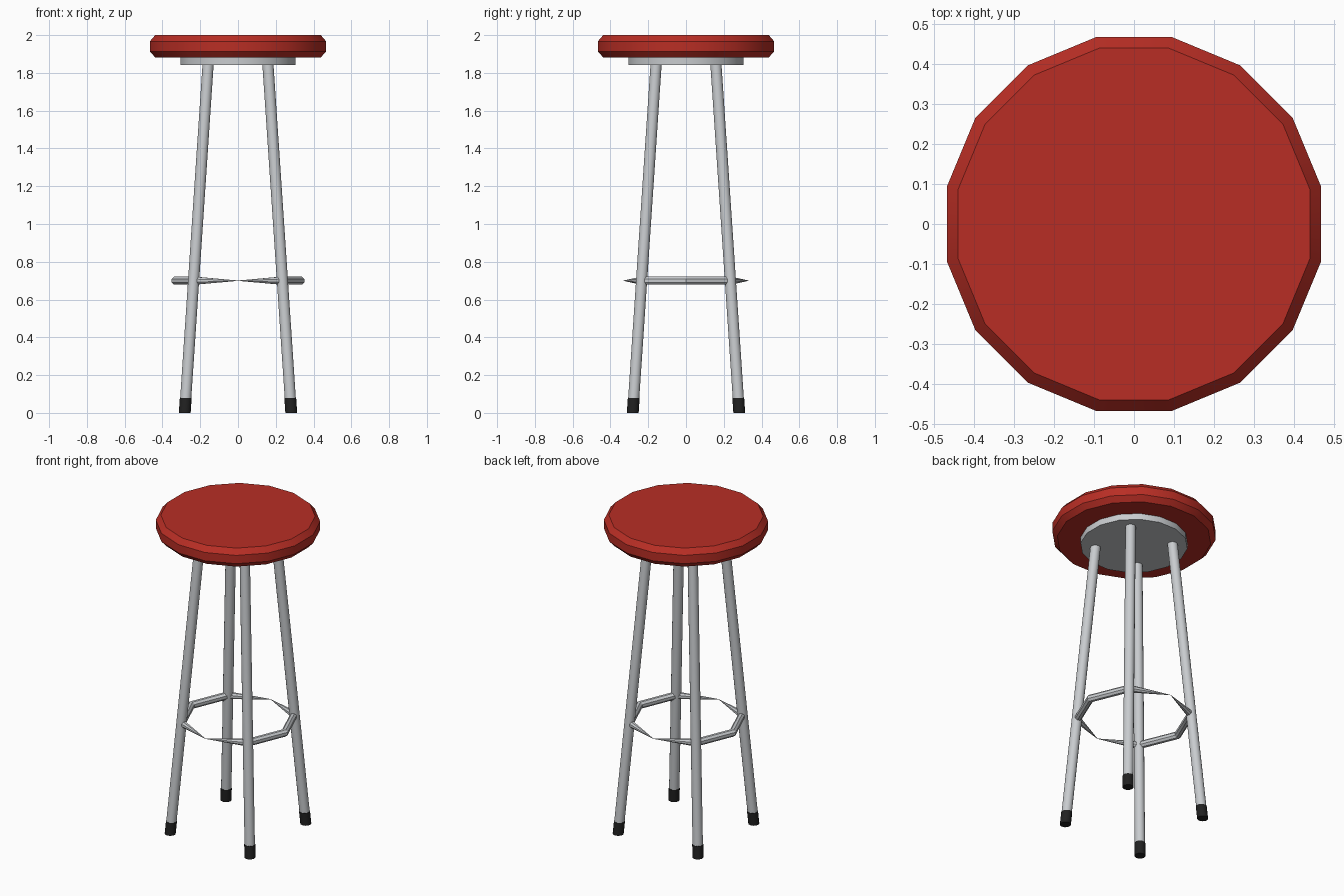
import bpy
from math import pi, sin, cos
from mathutils import Vector

cube = bpy.data.objects.get("Cube")
if cube:
    bpy.data.objects.remove(cube)


def material(name, color, rough):
    m = bpy.data.materials.new(name)
    m.use_nodes = True
    m.diffuse_color = (*color, 1)
    node = m.node_tree.nodes["Principled BSDF"]
    node.inputs["Base Color"].default_value = (*color, 1)
    node.inputs["Roughness"].default_value = rough
    return m


RED = material("red vinyl", (0.48, 0.027, 0.018), 0.5)
STEEL = material("grey steel", (0.58, 0.6, 0.62), 0.5)
RUBBER = material("black rubber", (0.015, 0.015, 0.015), 0.6)


def skin(name, rings, mat, closed=False):
    """Join equal rings of points with quads; cap the ends unless closed."""
    n, count = len(rings[0]), len(rings)
    faces = []
    for r in range(count if closed else count - 1):
        a, b = r * n, (r + 1) % count * n
        for i in range(n):
            j = (i + 1) % n
            faces.append((a + i, a + j, b + j, b + i))
    if not closed:
        faces.append(tuple(reversed(range(n))))
        faces.append(tuple(range((count - 1) * n, count * n)))
    mesh = bpy.data.meshes.new(name)
    mesh.from_pydata([p for ring in rings for p in ring], [], faces)
    mesh.materials.append(mat)
    obj = bpy.data.objects.new(name, mesh)
    bpy.context.collection.objects.link(obj)
    bpy.ops.object.select_all(action="DESELECT")
    obj.select_set(True)
    bpy.context.view_layer.objects.active = obj
    bpy.ops.object.shade_smooth_by_angle(angle=pi / 6)
    return obj


def circle(center, radius, sides):
    """Horizontal ring with flats facing the axes."""
    return [Vector(center) + radius * Vector((cos(a), sin(a), 0))
            for a in ((i + 0.5) * 2 * pi / sides for i in range(sides))]


# Padded seat with chamfered rims, and the plate below it
profile = [(0.447, 1.882), (0.476, 1.914), (0.476, 1.967), (0.447, 2.0)]
skin("seat", [circle((0, 0, z), r, 16) for r, z in profile], RED)
skin("seat_plate", [circle((0, 0, z), 0.311, 16) for z in (1.843, 1.882)], STEEL)

# Four splayed legs with rubber feet
TOP, BOTTOM, HEIGHT = 0.158, 0.282, 1.85


def leg_ring(sx, sy, z, radius):
    d = BOTTOM + (TOP - BOTTOM) * z / HEIGHT
    return circle((sx * d, sy * d, z), radius, 16)


for sy, depth in ((-1, "front"), (1, "back")):
    for sx, side in ((1, "left"), (-1, "right")):
        skin(f"{depth}_{side}_leg",
             [leg_ring(sx, sy, z, 0.03) for z in (0.06, HEIGHT)], STEEL)
        skin(f"{depth}_{side}_foot",
             [leg_ring(sx, sy, z, 0.032) for z in (0, 0.08)], RUBBER)

# Eight-sided foot ring, pinched at its front and back corners
rings = []
for k in range(8):
    a = k * pi / 4
    out = Vector((cos(a), sin(a), 0))
    tube = 0.001 if k in (2, 6) else 0.023
    rings.append([out * (0.33 + tube * cos(t)) + Vector((0, 0, 0.7 + tube * sin(t)))
                  for t in ((i + 0.5) * pi / 4 for i in range(8))])
ring = skin("foot_ring", rings, STEEL, closed=True)
ring.data.flip_normals()
